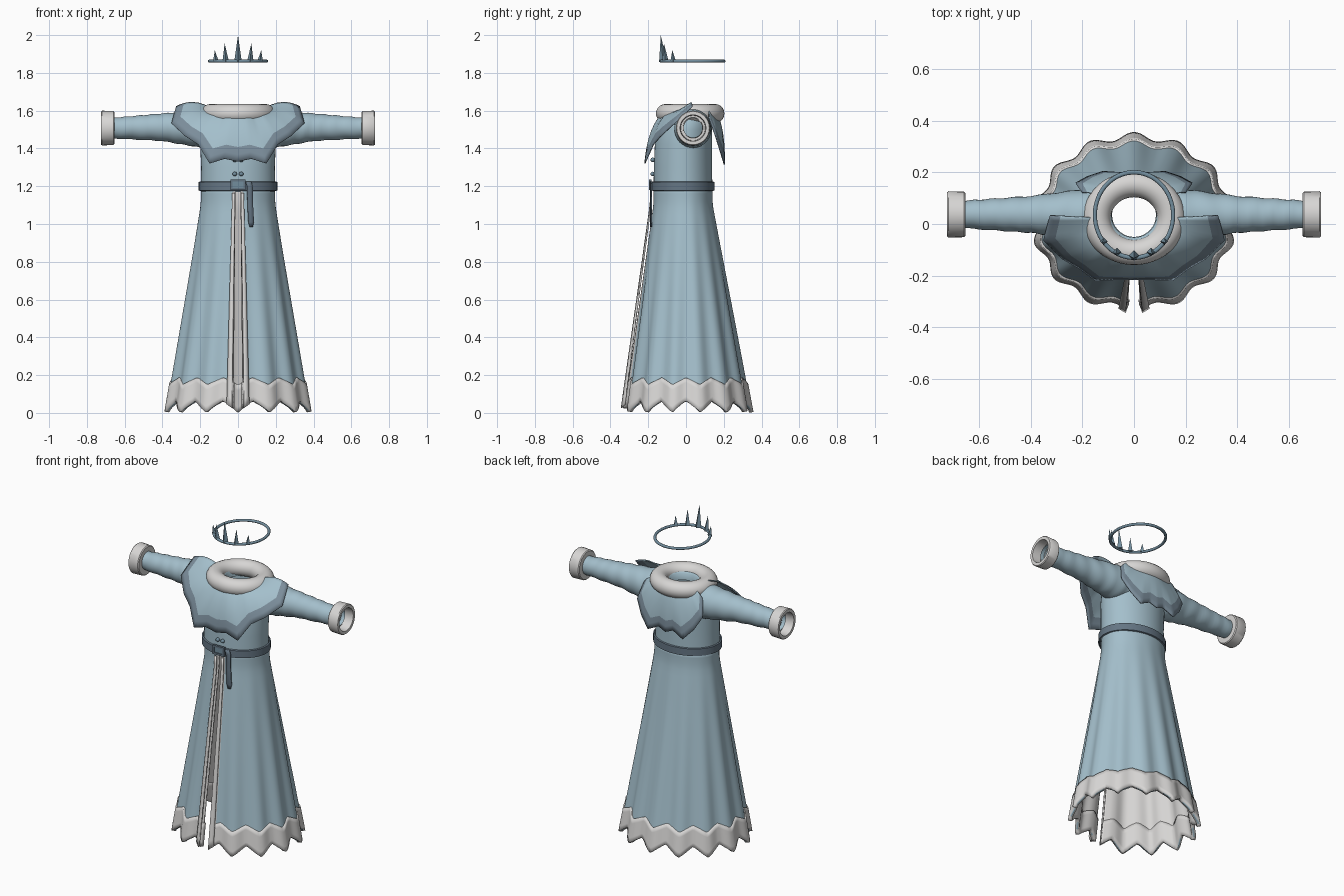
import bpy, math
from math import sin, cos, pi
from mathutils import Vector

if "Cube" in bpy.data.objects:
    bpy.data.objects.remove(bpy.data.objects["Cube"])


def material(name, rgb):
    m = bpy.data.materials.new(name)
    m.use_nodes = True
    m.diffuse_color = (*rgb, 1)
    m.node_tree.nodes["Principled BSDF"].inputs["Base Color"].default_value = (*rgb, 1)
    return m


CLOTH = material("pale blue cloth", (0.37, 0.52, 0.60))
BORDER = material("slate border", (0.20, 0.27, 0.33))
LEATHER = material("dark belt", (0.13, 0.18, 0.23))
WHITE = material("white trim", (0.68, 0.67, 0.66))
METAL = material("blue steel", (0.17, 0.27, 0.34))


def finish(ob, mats, angle=40):
    for m in mats:
        ob.data.materials.append(m)
    bpy.ops.object.select_all(action="DESELECT")
    ob.select_set(True)
    bpy.context.view_layer.objects.active = ob
    bpy.ops.object.shade_smooth_by_angle(angle=math.radians(angle))
    return ob


def loft(name, rows, mats, closed=True, rule=None, thick=0, lining=0, angle=40):
    """Skin a list of equally long point rows; rule(row, column) picks the material."""
    n = len(rows[0])
    cols = n if closed else n - 1
    faces, index = [], []
    for r in range(len(rows) - 1):
        for c in range(cols):
            d = (c + 1) % n
            faces.append((r * n + c, (r + 1) * n + c, (r + 1) * n + d, r * n + d))
            index.append(rule(r, c) if rule else 0)
    me = bpy.data.meshes.new(name)
    me.from_pydata([p for row in rows for p in row], [], faces)
    me.polygons.foreach_set("material_index", index)
    ob = bpy.data.objects.new(name, me)
    bpy.context.collection.objects.link(ob)
    finish(ob, mats, angle)
    if thick:
        s = ob.modifiers.new("thickness", "SOLIDIFY")
        s.thickness, s.offset, s.material_offset = thick, -1, lining
    return ob


def ellipse(rx, y0, y1, z, n=48):
    """Horizontal ring reaching from y0 at the front to y1 at the back."""
    return [(rx * cos(a), (y0 + y1) / 2 + (y1 - y0) / 2 * sin(a), z)
            for a in (2 * pi * i / n for i in range(n))]


def torus(name, y, z, major, minor, scale, mat, segs=64):
    bpy.ops.mesh.primitive_torus_add(location=(0, y, z), major_radius=major,
                                     minor_radius=minor, major_segments=segs, minor_segments=20)
    ob = bpy.context.object
    ob.name, ob.scale = name, scale
    return finish(ob, [mat], 80)


def box(name, loc, size, mat):
    bpy.ops.mesh.primitive_cube_add(size=1, location=loc)
    ob = bpy.context.object
    ob.name, ob.scale = name, size
    return finish(ob, [mat])


# Bodice, closing in at the shoulders and turning into the neck opening
bodice = [(0.197, -0.172, 0.14, 1.17), (0.195, -0.17, 0.138, 1.3), (0.2, -0.165, 0.138, 1.42),
          (0.2, -0.15, 0.138, 1.5), (0.185, -0.125, 0.14, 1.56), (0.15, -0.1, 0.14, 1.595),
          (0.11, -0.07, 0.135, 1.605), (0.088, -0.052, 0.122, 1.59), (0.085, -0.05, 0.12, 1.55)]
loft("bodice", [ellipse(*r) for r in reversed(bodice)], [CLOTH], angle=60)


# Skirt: two front edges around a slit, with folds growing toward the hem
FOLDS, SLIT = 14, 0.075


def skirt_point(d, v, off=0):
    flare = max(0, v - 0.08) / 0.92
    wave = math.acos(max(-1, min(1, cos(FOLDS * d)))) / pi - 0.5
    fold = 0.014 * v ** 1.5 * cos(FOLDS * d)
    rx = 0.197 + 0.178 * flare + fold + off
    front = 0.172 + 0.148 * flare + fold + off
    back = 0.14 + 0.195 * flare + fold + off
    y = -cos(d)
    return (rx * sin(d), y * (front if y < 0 else back), 1.2 - 1.165 * v + 0.06 * wave * v ** 4)


COLS = 240
angles = [SLIT + (2 * pi - 2 * SLIT) * i / COLS for i in range(COLS + 1)]
loft("skirt", [[skirt_point(d, i / 30) for d in angles] for i in range(31)], [CLOTH, WHITE],
     closed=False, rule=lambda r, c: int(c < 3 or c >= COLS - 3), thick=0.01, lining=1, angle=60)
loft("hem_band", [[skirt_point(d, 0.885 + 0.115 * i / 5, 0.008) for d in angles] for i in range(6)],
     [WHITE], closed=False, thick=0.024, angle=60)

# Raised edging along both sides of the slit
for side, name in ((1, "left"), (-1, "right")):
    rows = [[skirt_point(side * (SLIT + w), 0.03 + 0.97 * i / 24, 0.012)
             for w in (0, 0.04, 0.075)] for i in range(25)]
    loft(name + "_slit_edging", rows, [WHITE], closed=False, thick=0.008 * -side)

# Belt, buckle and hanging strap
loft("belt", [ellipse(0.2, -0.175, 0.143, 1.225), ellipse(0.208, -0.184, 0.151, 1.222),
              ellipse(0.208, -0.185, 0.151, 1.178), ellipse(0.2, -0.175, 0.143, 1.175)], [LEATHER])
for z in (1.185, 1.23):
    box("buckle_bar", (0, -0.19, z), (0.08, 0.014, 0.012), LEATHER)
for x in (-0.034, 0.034):
    box("buckle_side", (x, -0.19, 1.207), (0.012, 0.014, 0.056), LEATHER)
box("buckle_plate", (0, -0.187, 1.207), (0.06, 0.008, 0.04), METAL)
strap = [(0.04, 0.07, 1.225), (0.048, 0.078, 1.2), (0.05, 0.08, 1.1),
         (0.055, 0.085, 1.01), (0.062, 0.078, 0.985)]
loft("belt_strap", [[(a, -0.19, z), (b, -0.188, z)] for a, b, z in strap], [LEATHER],
     closed=False, thick=0.007)

# Chest buttons
for z in (1.265, 1.34):
    for x in (-0.017, 0.017):
        bpy.ops.mesh.primitive_uv_sphere_add(segments=16, ring_count=10, radius=0.012,
                                             location=(x, -0.176, z))
        bpy.context.object.name = "button"
        finish(bpy.context.object, [METAL], 60)


# Sleeves with soft creases, and flared cuffs
def tube(side, profile, n=32, crease=0.0):
    rows = []
    for x, r, z in profile:
        ring = []
        for i in range(n):
            a = 2 * pi * i / n
            q = r + crease * sin(x * 75 + 2 * sin(a + x * 9))
            ring.append((side * x, 0.037 + q * cos(a) * 0.98, z + q * sin(a)))
        rows.append(ring if side > 0 else ring[::-1])
    return rows


def lerp_profile(keys, steps):
    out = []
    for a, b in zip(keys, keys[1:]):
        out += [Vector(a).lerp(Vector(b), i / steps) for i in range(steps)]
    return out + [Vector(keys[-1])]


sleeve = lerp_profile([(0.1, 0.095, 1.5), (0.2, 0.1, 1.505), (0.4, 0.073, 1.512), (0.68, 0.053, 1.508)], 14)
cuff = [(0.655, 0.05, 1.508), (0.655, 0.085, 1.508), (0.66, 0.09, 1.508), (0.72, 0.092, 1.508),
        (0.725, 0.088, 1.508), (0.725, 0.07, 1.508), (0.67, 0.066, 1.508)]
for side, name in ((1, "left"), (-1, "right")):
    loft(name + "_sleeve", tube(side, sleeve, crease=0.0018), [CLOTH], angle=60)
    loft(name + "_cuff", tube(side, cuff), [WHITE])


# Capelet flaps fanning from the neck to a scalloped, bordered edge
def flap(name, keys, start, facing, bulge):
    half = lerp_profile(keys, 5)
    edge = half + [Vector((-p.x, p.y, p.z)) for p in half[-2::-1]]
    rows = []
    for t in (0, 0.12, 0.25, 0.4, 0.55, 0.68, 0.79, 0.79, 0.9, 1):
        row = []
        for i, p in enumerate(edge):
            a = start + (pi - 2 * start) * i / (len(edge) - 1)
            neck = Vector((0.13 * cos(a), 0.025 + facing * 0.13 * sin(a), 1.6))
            q = neck.lerp(p, t)
            q += Vector((0, facing * 0.6 * sin(a), 1)) * bulge * t * (1 - t)
            row.append(q)
        rows.append(row if facing < 0 else row[::-1])
    del rows[7]
    loft(name, rows, [CLOTH, BORDER], closed=False, rule=lambda r, c: int(r >= 6),
         thick=0.006, angle=60)


flap("front_capelet", [(0.325, 0.035, 1.62), (0.35, -0.06, 1.53), (0.28, -0.13, 1.465),
                       (0.21, -0.17, 1.42), (0.15, -0.215, 1.32), (0.07, -0.212, 1.345),
                       (0, -0.212, 1.33)], 0.0, -1, 0.12)
flap("back_capelet", [(0.2, 0.12, 1.56), (0.225, 0.155, 1.46), (0.18, 0.18, 1.38),
                      (0.12, 0.2, 1.315), (0.05, 0.195, 1.35), (0, 0.2, 1.33)], 0.6, 1, 0.08)

# Padded collar
torus("collar", 0.022, 1.585, 0.143, 0.054, (1.01, 0.92, 0.93), WHITE)

# Floating spiked circlet
torus("circlet_ring", 0.035, 1.862, 0.152, 0.008, (1, 1.09, 1), METAL)
for x, y, top, r in ((0, -0.128, 2.0, 0.02), (0.068, -0.113, 1.957, 0.017), (-0.068, -0.113, 1.957, 0.017),
                     (0.12, -0.07, 1.92, 0.015), (-0.12, -0.07, 1.92, 0.015)):
    bpy.ops.mesh.primitive_cone_add(vertices=4, radius1=r, radius2=0, depth=top - 1.86,
                                    location=(x, y, (top + 1.86) / 2), rotation=(0.08, x * 0.8, 0))
    bpy.context.object.name = "circlet_spike"
    finish(bpy.context.object, [METAL], 20)
